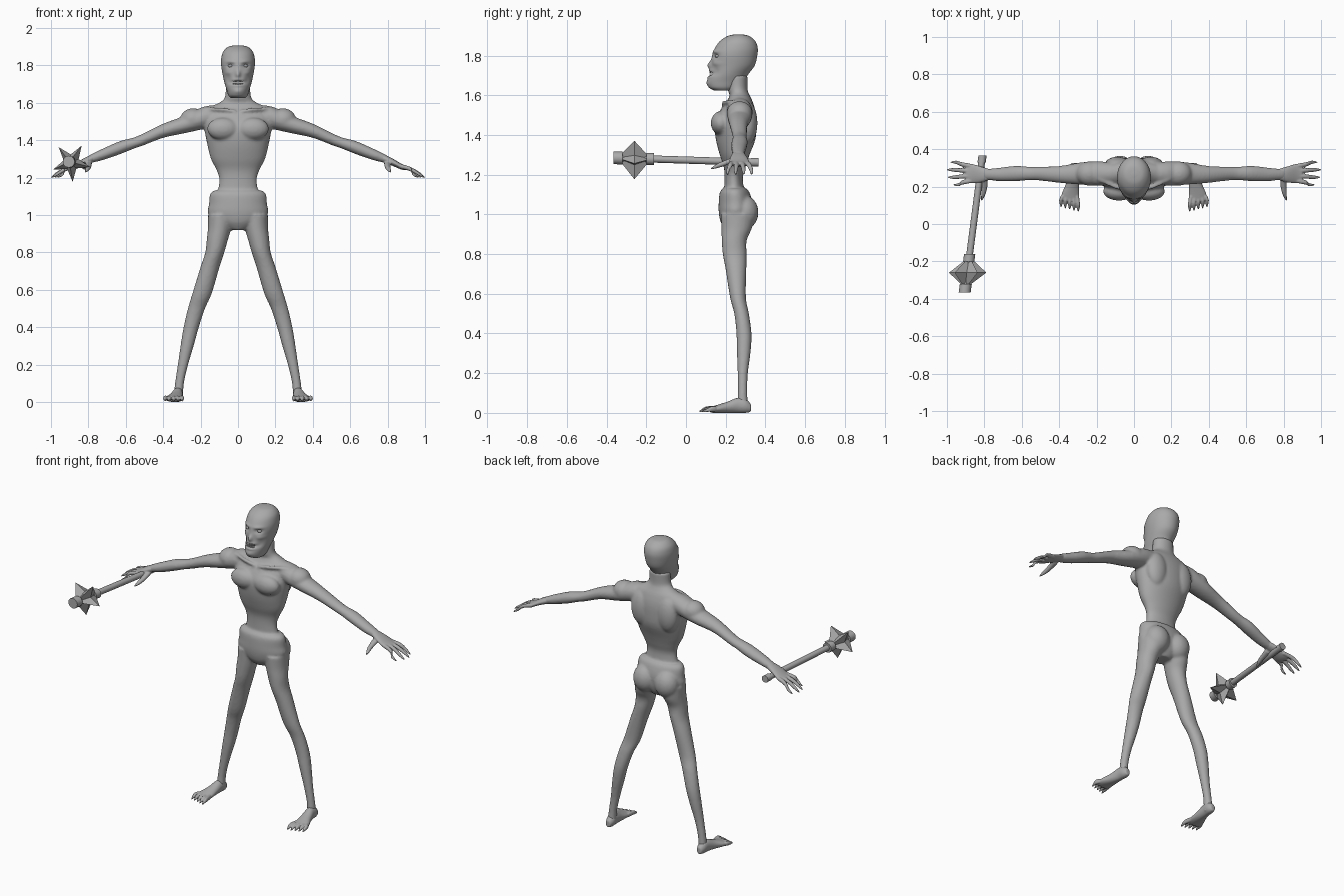
import bpy
import bmesh
import math
from mathutils import Matrix, Vector

if "Cube" in bpy.data.objects:
    bpy.data.objects.remove(bpy.data.objects["Cube"], do_unlink=True)

# Single grey clay colour
grey = bpy.data.materials.new("clay grey")
grey.use_nodes = True
grey.diffuse_color = (0.4, 0.4, 0.4, 1)
grey.node_tree.nodes["Principled BSDF"].inputs["Base Color"].default_value = grey.diffuse_color


def resample(rows, steps):
    """Smooth a list of sections with a Catmull-Rom spline."""
    rows = [Vector(row) for row in rows]
    result = []
    for i in range(len(rows) - 1):
        before = rows[max(i - 1, 0)]
        start, end = rows[i], rows[i + 1]
        after = rows[min(i + 2, len(rows) - 1)]
        for step in range(steps):
            t = step / steps
            bend = (end - before) * t + (2 * before - 5 * start + 4 * end - after) * t ** 2
            bend += (3 * start - before - 3 * end + after) * t ** 3
            result.append(start + bend / 2)
    return result + [rows[-1]]


def loft(bm, axis, rows, side=1, sides=24, steps=4):
    """Skin elliptical sections (position, two centres, two radii) in hundredths."""
    rings = []
    for along, centre_a, centre_b, radius_a, radius_b in resample(rows, steps):
        ring = []
        for k in range(sides):
            angle = math.tau * k / sides
            point = [centre_a + radius_a * math.cos(angle), centre_b + radius_b * math.sin(angle)]
            point.insert(axis, along)
            point[0] *= side
            ring.append(bm.verts.new(Vector(point) / 100))
        rings.append(ring)
    for low, high in zip(rings, rings[1:]):
        for k in range(sides):
            n = (k + 1) % sides
            bm.faces.new((low[k], low[n], high[n], high[k]))
    bm.faces.new(rings[0][::-1])
    bm.faces.new(rings[-1])


def ball(bm, centre, radii, side=1):
    """Ellipsoid muscle, sizes in hundredths."""
    place = Vector((centre[0] * side, centre[1], centre[2])) / 100
    matrix = Matrix.Translation(place) @ Matrix.Diagonal((*(Vector(radii) / 100), 1))
    bmesh.ops.create_uvsphere(bm, u_segments=24, v_segments=16, radius=1, matrix=matrix)


def finish(name, bm, voxel=None, smoothing=4, sharp=180):
    """Turn the bmesh into an object, optionally fused into one skin."""
    bmesh.ops.recalc_face_normals(bm, faces=bm.faces[:])
    mesh = bpy.data.meshes.new(name)
    bm.to_mesh(mesh)
    bm.free()
    mesh.materials.append(grey)
    for face in mesh.polygons:
        face.use_smooth = True
    mesh.set_sharp_from_angle(angle=math.radians(sharp))
    obj = bpy.data.objects.new(name, mesh)
    bpy.context.scene.collection.objects.link(obj)
    if voxel:
        fuse = obj.modifiers.new("fuse", "REMESH")
        fuse.mode = "VOXEL"
        fuse.voxel_size = voxel
        fuse.use_smooth_shade = True
        soften = obj.modifiers.new("soften", "SMOOTH")
        soften.factor = 0.5
        soften.iterations = smoothing
    return obj


# Torso with neck, and pelvis
body = bmesh.new()
loft(body, 2, [(108, 0, 24.5, 12, 5.5), (118, 0, 24, 10, 4.6), (124, 0, 24.5, 11.5, 5.5),
               (130, 0, 24.5, 14.5, 7.5), (138, 0, 25, 16.5, 10), (146, 0, 25, 18, 10.5),
               (152, 0, 26, 18.5, 9), (157, 0, 27, 16, 6.5), (160, 0, 27, 10, 5),
               (163, 0, 26, 7, 5), (170, 0, 26, 6.5, 5)], sides=40)
loft(body, 2, [(92, 0, 25, 5, 5), (96, 0, 25, 12, 7.5), (101, 0, 25, 16, 8.5),
               (106, 0, 25, 15.5, 8.5), (111, 0, 24.5, 15, 7.5), (113, 0, 24.5, 13, 6)], sides=40)

for side in (1, -1):
    # Chest, shoulder blades, shoulders and buttocks
    ball(body, (8, 17.5, 146), (8.5, 5, 6), side)
    ball(body, (9, 31, 146), (7, 5, 11), side)
    ball(body, (24, 27, 151), (7, 6.5, 6), side)
    ball(body, (7.5, 29.5, 101), (7.5, 7, 8.5), side)
    # Collar bones
    loft(body, 0, [(1, 19, 155, 1, 1), (9, 19.5, 156.5, 1, 1), (19, 24, 156.5, 1, 1)], side)
    # Arms
    loft(body, 0, [(6, 27, 154, 5, 5), (18, 27, 152, 6.5, 6), (28, 27, 148.5, 6, 4.7),
                   (40, 26.5, 145, 4.5, 3.8), (51, 27, 140.2, 3.7, 3.2), (56, 27, 138.3, 3.6, 3),
                   (63, 27, 136, 4.1, 3.5), (72, 26.5, 132.5, 3.6, 3.1),
                   (78, 26.5, 130.3, 3, 2.4), (81, 26.5, 129, 3, 2)], side)
    # Legs
    loft(body, 2, [(1, 32, 28.5, 2.6, 3), (10, 31.3, 28.5, 2.4, 2.4), (20, 29.4, 28.6, 2.8, 2.6),
                   (31, 27, 29.1, 3.6, 3.5), (40, 25, 29.2, 4.1, 3.8), (50, 22.2, 28, 4.6, 3.7),
                   (58, 19.2, 26.2, 5.2, 4), (72, 15, 25.2, 5.1, 5.2), (80, 12.4, 24.5, 5.1, 6),
                   (87, 11, 24.3, 5.7, 6.3), (93, 9.8, 25.5, 6.3, 7.7), (100, 9, 26, 7, 8.5)], side)
finish("body", body, 0.008)

for side, label in ((1, "left"), (-1, "right")):
    # Hand: palm, four clawed fingers and a thumb
    hand = bmesh.new()
    loft(hand, 0, [(77, 26.5, 130.5, 2.8, 2.2), (82, 26.5, 128.5, 4.3, 2),
                   (87, 27, 126, 5.2, 1.6), (90, 27, 125, 4.4, 1.2)], side)
    for i, tip in enumerate((96.5, 99.5, 100, 98)):
        root_y, tip_y = 23.3 + 2.5 * i, 21 + 4 * i
        middle = (root_y + tip_y) / 2
        loft(hand, 0, [(86, root_y, 126.2, 1.2, 1.2), (92, middle, 124.6, 1.2, 1.2),
                       (tip - 3, tip_y, 122, 1, 1), (tip, tip_y, 120, 0.4, 0.4)], side, 12)
    loft(hand, 1, [(25, 80, 128, 2, 1.6), (20, 80, 126, 1.6, 1.4),
                   (16, 80.5, 124.5, 1.2, 1.2), (12.5, 81.5, 123, 0.4, 0.4)], side, 12)
    finish(label + "_hand", hand, 0.004, 3)

    # Foot: sole, instep and five clawed toes, flattened on the ground
    foot = bmesh.new()
    loft(foot, 1, [(32.7, 32, 2.5, 1.5, 2), (30, 32, 3.5, 2.7, 3.5), (26, 32.3, 3.8, 2.9, 3.8),
                   (21, 33, 2.8, 3.6, 2.9), (16, 34, 2, 4.7, 2.1), (12.5, 34.2, 1.6, 4.7, 1.5)], side)
    for i in range(5):
        root_x, tip_x = 30.5 + 1.9 * i, 29.8 + 2.3 * i
        tip = 6.5 + 0.6 * i
        loft(foot, 1, [(15, root_x, 2, 1.1, 1.4), (tip + 4, tip_x, 2, 1, 1.4),
                       (tip + 2, tip_x, 1.4, 0.8, 1), (tip, tip_x, 0.6, 0.3, 0.4)], side, 12)
    for vert in foot.verts:
        vert.co.z = max(vert.co.z, 0)
    finish(label + "_foot", foot, 0.004, 3)

# Head
head = bmesh.new()
loft(head, 2, [(162.5, 0, 19, 4, 5), (164, 0, 19, 5.2, 7.5), (167, 0, 20, 6.1, 9.3),
               (170.5, 0, 21.5, 7.2, 9.8), (175, 0, 23.7, 8.2, 10.9), (180, 0, 24.5, 9, 11.4),
               (184, 0, 25.4, 8.9, 10.7), (187.5, 0, 26, 7.8, 8.7), (190, 0, 26.4, 5, 5),
               (190.7, 0, 26.4, 1, 1)], sides=80, steps=8)
# Face features pushed in or out: x, z, width, height, depth
features = [(0, 175.2, 1.2, 2, -2), (0, 170.8, 3, 0.9, 2), (0, 172.3, 3, 0.7, -0.5),
            (0, 169.2, 3, 0.7, -0.6), (0, 166, 2.5, 1.2, -0.4)]
for side in (1, -1):
    features += [(4 * side, 179.8, 2, 1.3, 1.5), (3.8 * side, 182, 2.5, 0.9, -0.6),
                 (5.5 * side, 176, 2, 1.2, -0.7), (5 * side, 172, 1.6, 2, 0.8)]
for vert in head.verts:
    if vert.co.y < 0.23:
        x, z = vert.co.x * 100, vert.co.z * 100
        for fx, fz, width, height, depth in features:
            falloff = math.exp(-((x - fx) / width) ** 2 - ((z - fz) / height) ** 2)
            vert.co.y += depth * falloff / 100
finish("head", head)

# Eyes
for side, label in ((1, "left"), (-1, "right")):
    eye = bmesh.new()
    ball(eye, (3.9, 16.2, 179.7), (1.5, 1.5, 1), side)
    finish(label + "_eye", eye)

# Two rows of teeth
teeth = bmesh.new()
for row_z in (171.5, 170):
    for i in range(6):
        x = (i - 2.5) * 0.9
        place = Vector((x, 12.2 + 0.12 * x * x, row_z)) / 100
        size = Matrix.Diagonal((0.007, 0.008, 0.01, 1))
        bmesh.ops.create_cube(teeth, size=1, matrix=Matrix.Translation(place) @ size)
finish("teeth", teeth, sharp=30)


def mace_ring(y, radius):
    """Section of the mace on its slanting axis."""
    t = (36.5 - y) / 73
    return (y, -81 - 9.5 * t, 126.2 + 2.3 * t, radius, radius)


# Mace shaft with pommel, collar and end cap
shaft = bmesh.new()
for start, end, radius in ((36.5, 33, 2.2), (34, -34, 1.8), (-16, -20, 3), (-32, -36.5, 3.2)):
    loft(shaft, 1, [mace_ring(start, radius), mace_ring(end, radius)], sides=12, steps=1)
finish("mace_shaft", shaft, sharp=40)

# Five-pointed spiked mace head
star = bmesh.new()
centre_y = -26
poles = []
for y in (centre_y + 8.5, centre_y - 8.5):
    along, x, z, _, _ = mace_ring(y, 0)
    poles.append(star.verts.new(Vector((x, along, z)) / 100))
_, star_x, star_z, _, _ = mace_ring(centre_y, 0)
rim = []
for k in range(10):
    angle = math.radians(130) + math.tau * k / 10
    reach = 4.2 if k % 2 else 10.5
    rim.append(star.verts.new(Vector((star_x + reach * math.cos(angle), centre_y,
                                      star_z + reach * math.sin(angle))) / 100))
for k in range(10):
    for pole in poles:
        star.faces.new((rim[k], rim[(k + 1) % 10], pole))
finish("mace_head", star, sharp=10)
